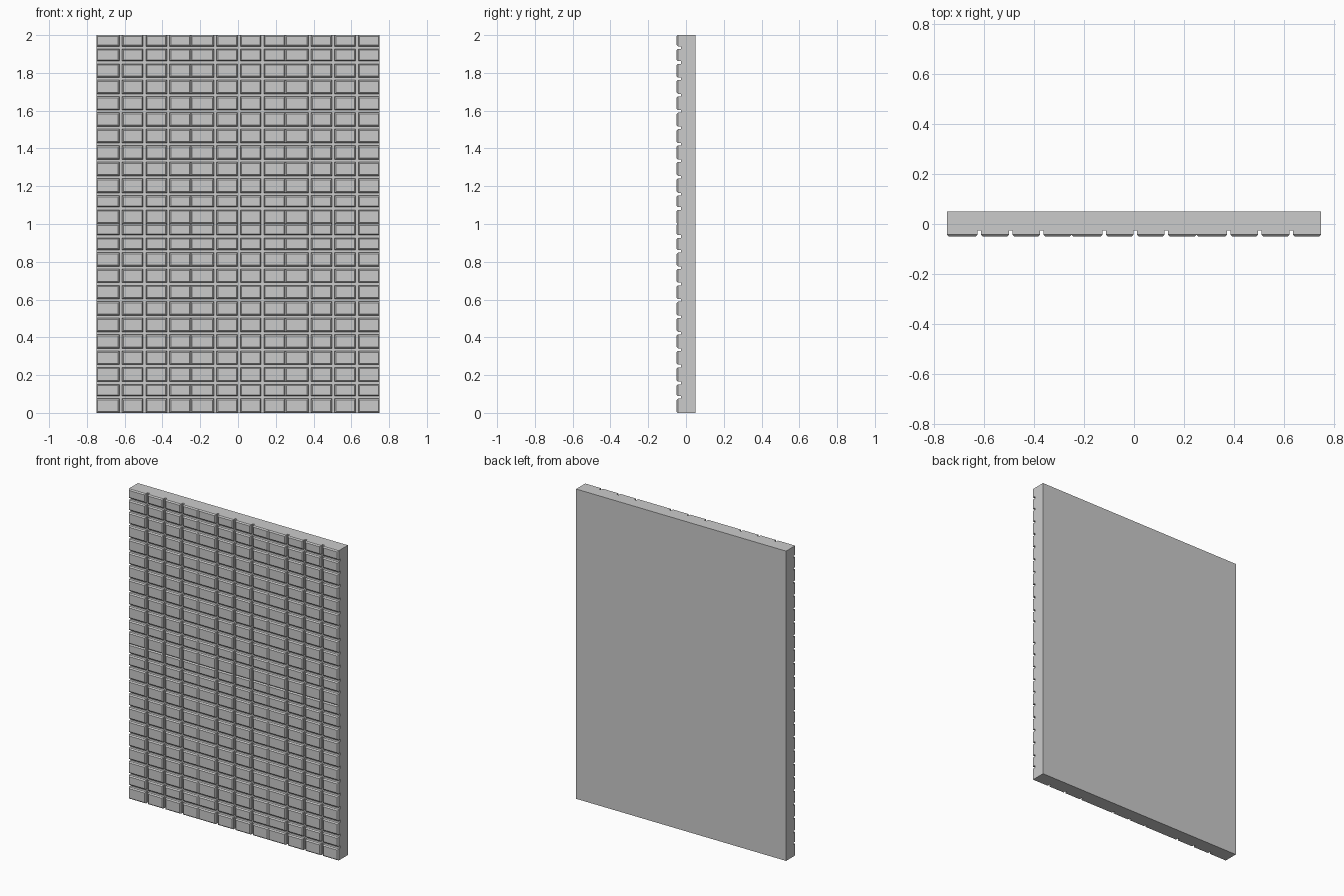
import bpy, bmesh

if "Cube" in bpy.data.objects:
    bpy.data.objects.remove(bpy.data.objects["Cube"])

FRONT, BASE, BACK = -0.05, -0.026, 0.05   # y levels: block faces, groove floor, back
GAP, CHAMFER = 0.014, 0.007

# One tile is 0.5 wide and 1.0 high; these are its groove centres
TILE_W, TILE_H = 0.5, 1.0
COLS = [0.13, 0.255, 0.38]
ROWS = [0.082, 0.158, 0.248, 0.335, 0.422, 0.509,
        0.596, 0.682, 0.769, 0.855, 0.934]


def spans(grooves, length):
    """Block extents left between the grooves of one tile."""
    starts = [0] + [g + GAP / 2 for g in grooves]
    ends = [g - GAP / 2 for g in grooves] + [length]
    return list(zip(starts, ends))


def ring(bm, x0, x1, z0, z1, y, inset=0):
    return [bm.verts.new((x, y, z)) for x, z in (
        (x0 + inset, z0 + inset), (x1 - inset, z0 + inset),
        (x1 - inset, z1 - inset), (x0 + inset, z1 - inset))]


def bridge(bm, a, b):
    for i in range(4):
        j = (i + 1) % 4
        bm.faces.new((a[i], a[j], b[j], b[i]))


def finish(bm, name):
    bmesh.ops.recalc_face_normals(bm, faces=bm.faces)
    mesh = bpy.data.meshes.new(name)
    bm.to_mesh(mesh)
    bm.free()
    ob = bpy.data.objects.new(name, mesh)
    bpy.context.collection.objects.link(ob)


# Backing slab
bm = bmesh.new()
front = ring(bm, -0.75, 0.75, 0, 2, BASE)
back = ring(bm, -0.75, 0.75, 0, 2, BACK)
bridge(bm, front, back)
bm.faces.new(front)
bm.faces.new(back[::-1])
finish(bm, "wall_slab")

# Chamfered blocks, repeated over 3 x 2 tiles
bm = bmesh.new()
for tx in range(3):
    for tz in range(2):
        ox, oz = -0.75 + tx * TILE_W, tz * TILE_H
        for x0, x1 in spans(COLS, TILE_W):
            for z0, z1 in spans(ROWS, TILE_H):
                box = (ox + x0, ox + x1, oz + z0, oz + z1)
                root = ring(bm, *box, BASE)
                edge = ring(bm, *box, FRONT + CHAMFER)
                face = ring(bm, *box, FRONT, CHAMFER)
                bridge(bm, root, edge)
                bridge(bm, edge, face)
                bm.faces.new(face)
# Orient each open block outward (the front faces point to -y)
finish(bm, "wall_blocks")
